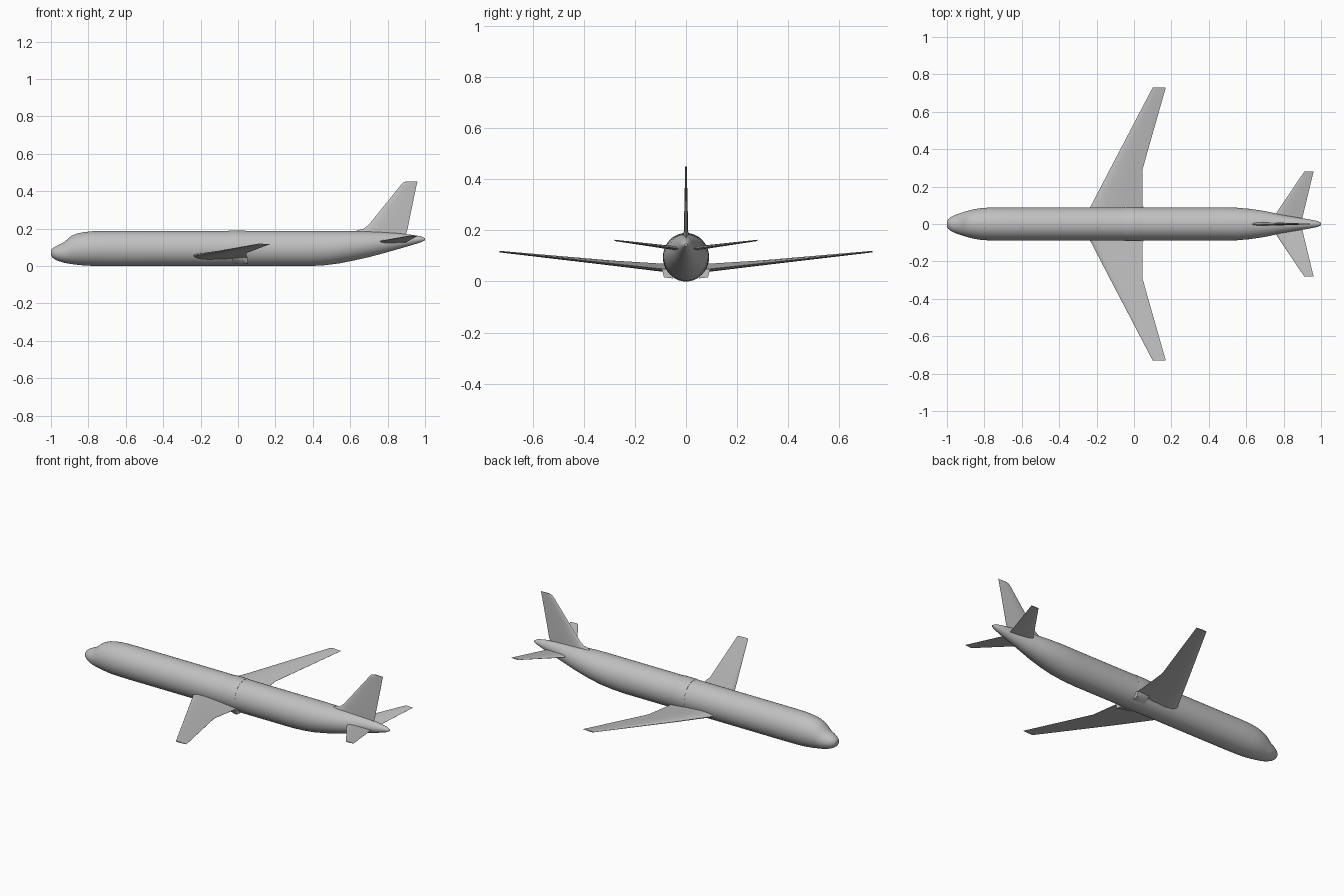
import bpy, bmesh
from math import sin, cos, pi, radians

cube = bpy.data.objects.get("Cube")
if cube:
    bpy.data.objects.remove(cube)

grey = bpy.data.materials.new("light grey paint")
grey.use_nodes = True
colour = (0.53, 0.53, 0.53, 1)
grey.diffuse_color = colour
grey.node_tree.nodes["Principled BSDF"].inputs["Base Color"].default_value = colour


def loft(name, rings, angle=40):
    """Skin a list of closed point rings and cap both ends."""
    bm = bmesh.new()
    loops = [[bm.verts.new(p) for p in ring] for ring in rings]
    for a, b in zip(loops, loops[1:]):
        for i in range(len(a)):
            j = (i + 1) % len(a)
            bm.faces.new((a[i], a[j], b[j], b[i]))
    bm.faces.new(loops[0])
    bm.faces.new(loops[-1])
    bmesh.ops.recalc_face_normals(bm, faces=bm.faces)
    mesh = bpy.data.meshes.new(name)
    bm.to_mesh(mesh)
    bm.free()
    obj = bpy.data.objects.new(name, mesh)
    bpy.context.collection.objects.link(obj)
    mesh.materials.append(grey)
    bpy.ops.object.select_all(action="DESELECT")
    obj.select_set(True)
    bpy.context.view_layer.objects.active = obj
    bpy.ops.object.shade_smooth_by_angle(angle=radians(angle))
    return obj


def hull_ring(x, bottom, top, half, sides=40):
    mid, rise = (top + bottom) / 2, (top - bottom) / 2
    return [(x, half * sin(2 * pi * i / sides), mid + rise * cos(2 * pi * i / sides))
            for i in range(sides)]


# Fuselage: station, belly height, crown height, half width
stations = [
    (-1.0, .062, .082, .012), (-.995, .048, .092, .024), (-.98, .036, .103, .037),
    (-.96, .027, .113, .047), (-.93, .018, .127, .058), (-.91, .014, .146, .064),
    (-.89, .011, .162, .070), (-.86, .007, .174, .078), (-.82, .003, .182, .085),
    (-.77, .001, .187, .088), (-.70, 0, .188, .089), (.38, 0, .188, .089),
    (.46, .004, .188, .089), (.54, .014, .188, .088), (.62, .030, .187, .081),
    (.70, .048, .185, .069), (.78, .069, .181, .052), (.86, .092, .175, .037),
    (.93, .112, .167, .026), (.98, .128, .159, .016), (1.0, .138, .148, .006),
]
loft("fuselage", [hull_ring(*s) for s in stations], 60)

# Slim belly fairing between the wing roots
loft("belly_fairing", [hull_ring(-.05, 0, .189, .0895), hull_ring(-.04, 0, .19, .0905),
                       hull_ring(.03, 0, .19, .0905), hull_ring(.04, 0, .189, .0895)])

FOIL = [(0, 0), (.03, .45), (.12, .85), (.3, 1), (.6, .7), (1, .06)]


def foil_ring(lead, trail, thick, place):
    """Symmetric aerofoil; place() turns chord position and offset into a point."""
    side = [(lead + (trail - lead) * t, thick / 2 * h) for t, h in FOIL]
    return [place(x, h) for x, h in side] + [place(x, -h) for x, h in side[:0:-1]]


def panel(name, sections, side):
    # sections: span, leading edge, trailing edge, height, thickness, trailing-edge droop
    rings = []
    for y, lead, trail, z, thick, droop in sections:
        def place(x, h):
            return (x, side * y, z + h - droop * (x - lead) / (trail - lead))
        rings.append(foil_ring(lead, trail, thick, place))
    return loft(name, rings)


wing = [(.03, -.265, .045, .051, .034, .008), (.088, -.235, .045, .056, .032, .008),
        (.29, -.13, .045, .073, .02, .003), (.73, .10, .17, .117, .006, 0)]
tailplane = [(0, .72, .90, .123, .018, 0), (.04, .748, .902, .130, .016, 0),
             (.28, .91, .96, .161, .005, 0)]

# The model's right is -y here mirrored by side sign
for side, word in ((-1, "near"), (1, "far")):
    panel(word + "_wing", wing, side)
    panel(word + "_tailplane", tailplane, side)
    # Wedge closing the wing trailing edge onto the belly
    loft(word + "_root_wedge", [
        [(x, side * y, z) for y, z in ((.05, .012), (.086, low), (.094, .046), (.05, .05))]
        for x, low in ((-.03, .038), (.03, .02), (.05, .016))])

# Fin with a swept dorsal fillet
fin = [(.17, .60, .898, .02), (.192, .64, .905, .018), (.20, .672, .907, .017),
       (.222, .70, .911, .016), (.43, .868, .954, .007), (.447, .883, .958, .006),
       (.452, .90, .96, .005)]
loft("fin", [foil_ring(a, b, t, lambda x, h, z=z: (x, h, z)) for z, a, b, t in fin])
